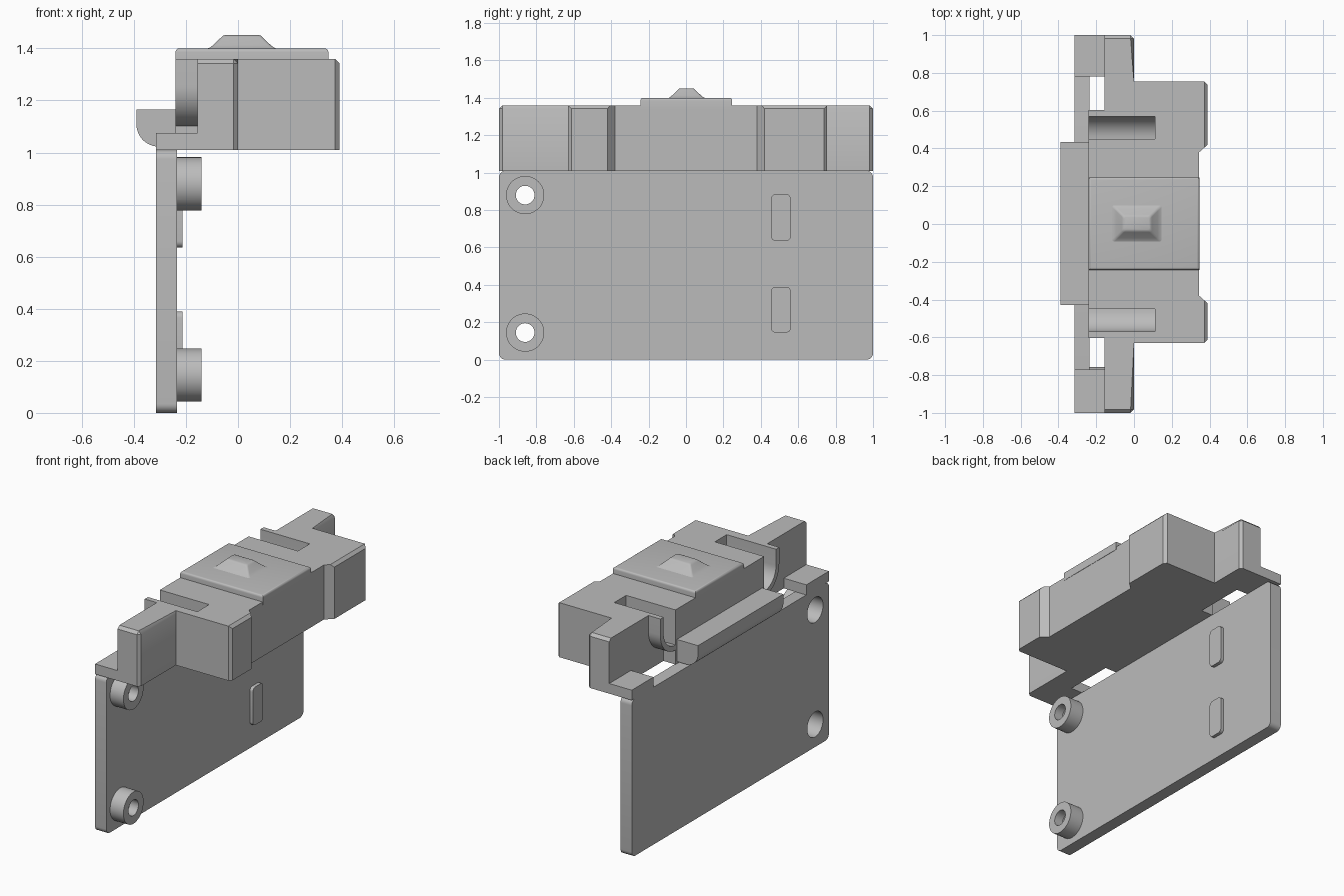
import bpy, bmesh, math
from mathutils import Vector

if "Cube" in bpy.data.objects:
    bpy.data.objects.remove(bpy.data.objects["Cube"])

grey = bpy.data.materials.new("plain grey")
grey.diffuse_color = (0.5, 0.5, 0.5, 1)
grey.use_nodes = True
grey.node_tree.nodes["Principled BSDF"].inputs["Base Color"].default_value = grey.diffuse_color


def prism(name, pts, axis, lo, hi, bevel=None, width=0.02, segs=1):
    """Extrude a 2D outline along an axis; bevel edges chosen by a rule."""
    def place(a, b, c):
        return {"x": (c, a, b), "y": (a, c, b), "z": (a, b, c)}[axis]
    bm = bmesh.new()
    ends = [[bm.verts.new(place(a, b, c)) for a, b in pts] for c in (lo, hi)]
    bm.faces.new(ends[0])
    bm.faces.new(ends[1])
    n = len(pts)
    for i in range(n):
        j = (i + 1) % n
        bm.faces.new((ends[0][i], ends[0][j], ends[1][j], ends[1][i]))
    bmesh.ops.recalc_face_normals(bm, faces=bm.faces)
    if bevel:
        chosen = [e for e in bm.edges
                  if bevel((e.verts[0].co + e.verts[1].co) / 2, e.verts[0].co - e.verts[1].co)]
        bmesh.ops.bevel(bm, geom=chosen, offset=width, segments=segs, profile=0.5, affect='EDGES')
    mesh = bpy.data.meshes.new(name)
    bm.to_mesh(mesh)
    bm.free()
    mesh.materials.append(grey)
    ob = bpy.data.objects.new(name, mesh)
    bpy.context.collection.objects.link(ob)
    return ob


def rect(a0, b0, a1, b1):
    return [(a0, b0), (a1, b0), (a1, b1), (a0, b1)]


def circle(a, b, r, n=48):
    return [(a + r * math.cos(2 * math.pi * i / n), b + r * math.sin(2 * math.pi * i / n)) for i in range(n)]


def arc(a, b, r, t0, t1, n=12):
    return [(a + r * math.cos(math.radians(t0 + (t1 - t0) * i / n)),
             b + r * math.sin(math.radians(t0 + (t1 - t0) * i / n))) for i in range(n + 1)]


def rounded(a0, b0, a1, b1, r):
    return (arc(a1 - r, b1 - r, r, 0, 90, 6) + arc(a0 + r, b1 - r, r, 90, 180, 6)
            + arc(a0 + r, b0 + r, r, 180, 270, 6) + arc(a1 - r, b0 + r, r, 270, 360, 6))


def boolean(ob, tool, operation='DIFFERENCE'):
    mod = ob.modifiers.new("bool", 'BOOLEAN')
    mod.operation, mod.object, mod.solver = operation, tool, 'EXACT'
    bpy.context.view_layer.objects.active = ob
    bpy.ops.object.modifier_apply(modifier=mod.name)
    bpy.data.objects.remove(tool)


# Upright plate with two counterbored bosses
plate = prism("back_plate", rounded(-1, 0, 1, 1.01, 0.035), "x", -0.315, -0.235)
for z in (0.145, 0.88):
    boolean(plate, prism("boss", circle(-0.86, z, 0.102), "x", -0.28, -0.14), 'UNION')
    boolean(plate, prism("counterbore", circle(-0.86, z, 0.08), "x", -0.4, -0.2))
    boolean(plate, prism("hole", circle(-0.86, z, 0.05), "x", -0.4, 0))

# Raised pads on the plate
for z0, z1 in ((0.145, 0.39), (0.635, 0.885)):
    prism("plate_pad", rounded(0.455, z0, 0.56, z1, 0.025), "x", -0.25, -0.213)

# Upper housing, chamfered along its outer edges
outline = [(0, -1), (0, -0.63), (0.39, -0.63), (0.39, -0.42), (0.345, -0.38), (0.345, 0.38),
           (0.39, 0.42), (0.39, 0.755), (0, 0.755), (0, 1), (-0.155, 1), (-0.155, 0.45),
           (-0.24, 0.45), (-0.24, -0.45), (-0.155, -0.45), (-0.155, -1)]


def housing_edge(m, d):
    if abs(d.z) > 0.1:
        return (m.x > 0.38 and abs(m.y) > 0.6) or (abs(m.x) < 0.01 and abs(m.y) > 0.99)
    if m.z < 1.3:
        return False
    return m.x > 0.38 or abs(m.y) > 0.99 or (abs(m.x) < 0.01 and abs(m.y) > 0.7)


housing = prism("housing", outline, "z", 1.01, 1.36, housing_edge, 0.018)

# Slots with a curved floor, and the thin curved webs at their open ends
for s in (1, -1):
    inner = arc(0.45, 1.255, 0.12, 0, -90)
    outer = arc(0.45, 1.255, 0.153, -90, 0)
    slot = [(0.57, 1.5)] + inner + [(0.45, 1.5)]
    boolean(housing, prism("slot", [(s * y, z) for y, z in slot], "x", -0.3, 0.11))
    web = [(0.57, 1.36)] + inner + outer + [(0.603, 1.36)]
    prism("slot_web", [(s * y, z) for y, z in web], "x", -0.24, -0.154)

# End flanges resting on the plate
for y0, y1 in ((-1, -0.77), (0.78, 1)):
    prism("end_flange", rect(-0.315, y0, -0.154, y1), "z", 1.01, 1.075)

# Latch lip with a rounded lower edge
lip = [(-0.239, 1.165), (-0.39, 1.165)] + arc(-0.305, 1.108, 0.085, 180, 270) + [(-0.239, 1.023)]
prism("latch_lip", lip, "y", -0.43, 0.435)

# Raised cap with softened edges
prism("cap", rect(-0.24, -0.243, 0.347, 0.247), "z", 1.34, 1.40,
      lambda m, d: m.z > 1.39, 0.014, 4)

# Sloped thumb grip with a flared base: stacked rings
rings = [(0.135, 0.10, 1.398), (0.122, 0.088, 1.404), (0.11, 0.077, 1.413),
         (0.08, 0.047, 1.442), (0.074, 0.041, 1.448), (0.066, 0.033, 1.451)]
bm = bmesh.new()
loops = [[bm.verts.new((0.015 + a, 0.003 + b, z)) for a, b in rounded(-hx, -hy, hx, hy, 0.012)]
         for hx, hy, z in rings]
for low, high in zip(loops, loops[1:]):
    for i in range(len(low)):
        j = (i + 1) % len(low)
        bm.faces.new((low[i], low[j], high[j], high[i]))
bm.faces.new(loops[-1])
bm.faces.new(loops[0][::-1])
bmesh.ops.remove_doubles(bm, verts=bm.verts, dist=1e-5)
bmesh.ops.recalc_face_normals(bm, faces=bm.faces)
mesh = bpy.data.meshes.new("thumb_grip")
bm.to_mesh(mesh)
bm.free()
mesh.materials.append(grey)
bpy.context.collection.objects.link(bpy.data.objects.new("thumb_grip", mesh))

# Smooth curved parts, keep edges sharp
bpy.ops.object.select_all(action='DESELECT')
for ob in bpy.context.scene.objects:
    ob.select_set(True)
    bpy.context.view_layer.objects.active = ob
bpy.ops.object.shade_smooth_by_angle(angle=math.radians(30))
